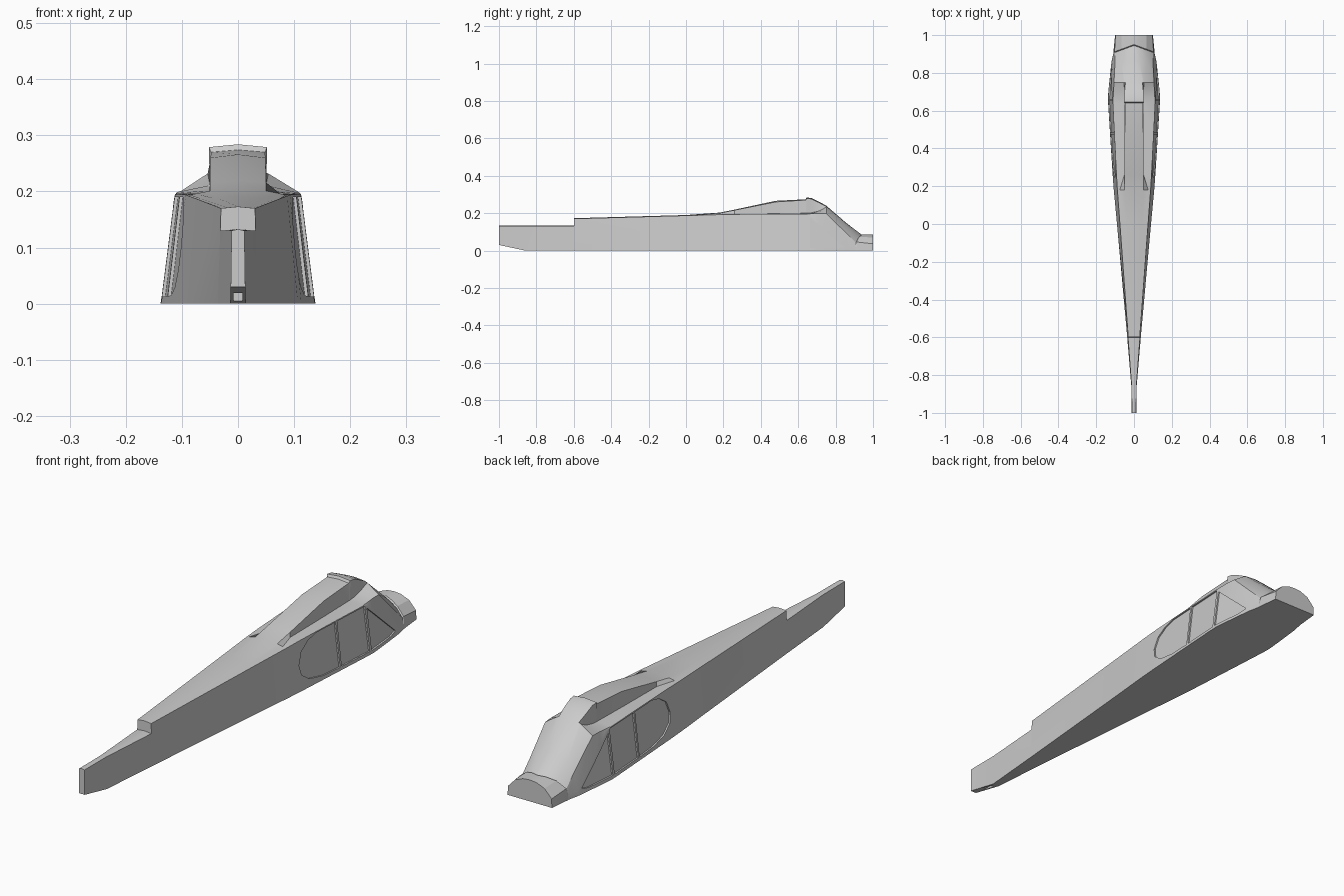
import bpy
import bmesh
import math

default_cube = bpy.data.objects.get("Cube")
if default_cube:
    bpy.data.objects.remove(default_cube, do_unlink=True)


def make_material(name, colour):
    material = bpy.data.materials.new(name)
    material.use_nodes = True
    material.diffuse_color = colour
    material.node_tree.nodes["Principled BSDF"].inputs["Base Color"].default_value = colour
    return material


def make_object(name, bm):
    bmesh.ops.recalc_face_normals(bm, faces=bm.faces)
    mesh = bpy.data.meshes.new(name)
    bm.to_mesh(mesh)
    bm.free()
    obj = bpy.data.objects.new(name, mesh)
    bpy.context.collection.objects.link(obj)
    return obj


def lean(width, z):
    """Half width of the inward leaning side wall at a given height."""
    return width * (1 - 0.93 * z)


def deck_section(y, floor, width, top):
    """Tail boom section: leaning sides and a nearly flat deck."""
    edge = lean(width, top)
    outline = [(width, floor), (edge, top)]
    for share in (0.9, 0.6, 0.5, 0):
        outline.append((edge * share, top + 0.003 * (1 - share)))
    return [(x, y, z) for x, z in outline]


def cabin_section(y, width, wall_top, shoulder, lip, roof, crown, bow=0):
    """Cabin section: side wall, wing seat, pylon side and roof."""
    outline = [(width, 0), (lean(width, wall_top), wall_top),
               shoulder, lip, roof, (0, crown)]
    return [(x, y + bow * (0.5 - x / width), z) for x, z in outline]


def loft(sections):
    """Skin mirrored half sections from tail to nose."""
    bm = bmesh.new()
    rings = []
    for half in sections:
        mirrored = [(-x, y, z) for x, y, z in reversed(half[:-1])]
        rings.append([bm.verts.new(p) for p in half + mirrored])
    count = len(rings[0])
    for back, front in zip(rings, rings[1:]):
        for i in range(count):
            j = (i + 1) % count
            bm.faces.new((back[i], back[j], front[j], front[i]))
    bm.faces.new(rings[0])
    bm.faces.new(rings[-1])
    bmesh.ops.remove_doubles(bm, verts=bm.verts, dist=0.00005)
    return bm


# Tail boom with a stepped tailplane seat
tail = [
    deck_section(-1, 0.03, 0.013, 0.13),
    deck_section(-0.86, 0, 0.014, 0.13),
    deck_section(-0.6, 0, 0.036, 0.13),
    deck_section(-0.599, 0, 0.036, 0.17),
    deck_section(0, 0, 0.09, 0.187),
]

# Cabin with wing seats either side of the pylon
cabin = [
    cabin_section(0.18, 0.107, 0.192, (0.085, 0.194), (0.075, 0.196), (0.05, 0.201), 0.203),
    cabin_section(0.26, 0.113, 0.194, (0.09, 0.195), (0.051, 0.196), (0.05, 0.216), 0.219),
    cabin_section(0.48, 0.127, 0.195, (0.102, 0.196), (0.05, 0.197), (0.049, 0.26), 0.266),
    cabin_section(0.64, 0.137, 0.195, (0.11, 0.196), (0.05, 0.2), (0.048, 0.27), 0.274),
    cabin_section(0.645, 0.137, 0.195, (0.11, 0.196), (0.05, 0.2), (0.052, 0.279), 0.284),
    cabin_section(0.67, 0.138, 0.187, (0.11, 0.197), (0.05, 0.202), (0.05, 0.276), 0.281),
]

# Windscreen sweeping down to the cowl, then the cowl itself
nose = [
    cabin_section(0.71, 0.135, 0.152, (0.108, 0.199), (0.05, 0.211), (0.049, 0.257), 0.262),
    cabin_section(0.75, 0.131, 0.116, (0.106, 0.198), (0.054, 0.232), (0.045, 0.236), 0.24),
    cabin_section(0.86, 0.119, 0.02, (0.1, 0.09), (0.07, 0.128), (0.03, 0.142), 0.145),
    cabin_section(0.925, 0.109, 0.018, (0.1, 0.042), (0.066, 0.068), (0.03, 0.079), 0.081, 0.04),
    cabin_section(0.93, 0.109, 0.018, (0.103, 0.046), (0.067, 0.073), (0.03, 0.084), 0.087, 0.04),
    cabin_section(1, 0.1, 0.018, (0.098, 0.036), (0.066, 0.07), (0.03, 0.084), 0.087),
]
sections = tail + cabin + nose
fuselage = make_object("fuselage", loft(sections))


def wall_width(y):
    """Half width of the body at floor level."""
    for back, front in zip(sections, sections[1:]):
        y0, y1 = back[0][1], front[0][1]
        if y0 <= y <= y1:
            return back[0][0] + (front[0][0] - back[0][0]) * (y - y0) / (y1 - y0)
    return sections[-1][0][0]


def pane_cutter(name, outline, side):
    """Prism whose inner face sits just under the side wall."""
    bm = bmesh.new()
    depth = 0.006
    inner = [bm.verts.new((side * (lean(wall_width(y), z) - depth), y, z)) for y, z in outline]
    outer = [bm.verts.new((side * 0.2, y, z)) for y, z in outline]
    bm.faces.new(inner)
    bm.faces.new(outer)
    for i in range(len(outline)):
        j = (i + 1) % len(outline)
        bm.faces.new((inner[i], inner[j], outer[j], outer[i]))
    return make_object(name, bm)


def cut(target, cutter):
    cutter.hide_render = True
    modifier = target.modifiers.new(cutter.name, "BOOLEAN")
    modifier.operation = "DIFFERENCE"
    modifier.solver = "EXACT"
    modifier.object = cutter
    bpy.context.view_layer.objects.active = target
    bpy.ops.object.modifier_apply(modifier=modifier.name)
    bpy.data.objects.remove(cutter, do_unlink=True)


# Recessed side windows: rounded rear, square middle, slanted front
sill, head = 0.013, 0.19
panes = {
    "rear_window": [(0.475, sill), (0.475, head), (0.36, head), (0.31, 0.178), (0.265, 0.148),
                    (0.246, 0.1), (0.256, 0.06), (0.3, 0.03), (0.38, 0.015)],
    "middle_window": [(0.485, sill), (0.65, sill), (0.65, head), (0.485, head)],
    "front_window": [(0.662, sill), (0.8, sill), (0.838, 0.021), (0.662, 0.178)],
}
for side in (-1, 1):
    for name, outline in panes.items():
        cut(fuselage, pane_cutter(name, outline, side))

# Small slot under the tail post
slot = bmesh.new()
bmesh.ops.create_cube(slot, size=1)
bmesh.ops.scale(slot, vec=(0.016, 0.08, 0.014), verts=slot.verts)
bmesh.ops.translate(slot, vec=(0, -0.92, 0.012), verts=slot.verts)
cut(fuselage, make_object("tail_slot", slot))

# Plain grey finish with crisp edges
fuselage.data.materials.clear()
fuselage.data.materials.append(make_material("plain grey", (0.6, 0.6, 0.6, 1)))
bpy.ops.object.select_all(action="DESELECT")
fuselage.select_set(True)
bpy.context.view_layer.objects.active = fuselage
bpy.ops.object.shade_smooth_by_angle(angle=math.radians(22))
